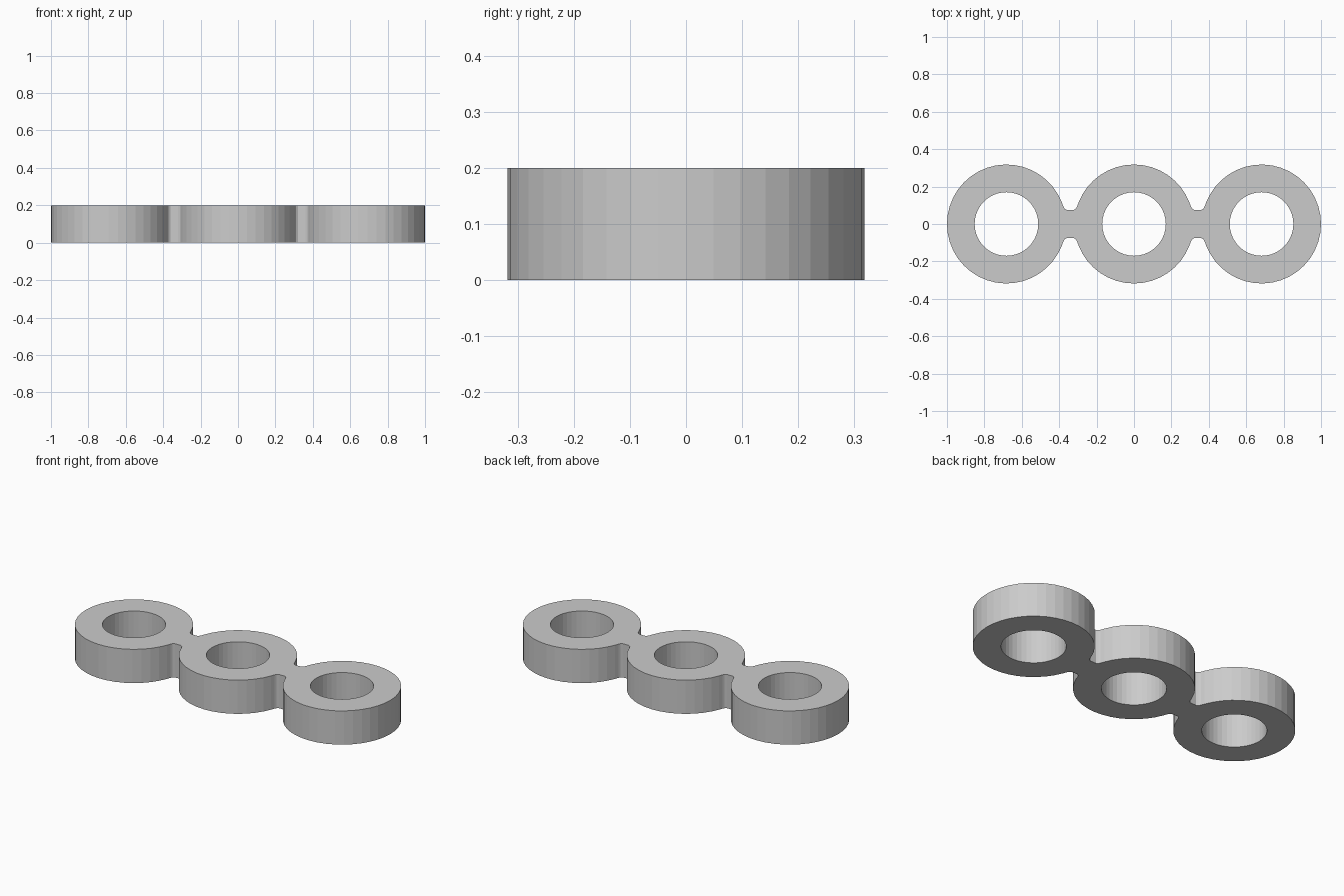
import bpy, bmesh
from math import sin, cos, radians

if "Cube" in bpy.data.objects:
    bpy.data.objects.remove(bpy.data.objects["Cube"])

SPACING, OUTER, HOLE, HEIGHT = 0.682, 0.318, 0.17, 0.2
NECK_ANGLE = 21


def arc(cx, r, start, end, steps):
    angles = [radians(start + (end - start) * i / steps) for i in range(steps + 1)]
    return [(cx + r * cos(a), r * sin(a)) for a in angles]


def neck(cx):
    # filleted waist between two rings, right to left
    return [(cx + dx, y) for dx, y in
            [(0.036, 0.092), (0.03, 0.082), (0.019, 0.075),
             (-0.019, 0.075), (-0.03, 0.082), (-0.036, 0.092)]]


# Upper half of the outline, then mirrored for the lower half
upper = arc(SPACING, OUTER, 0, 180 - NECK_ANGLE, 18) + neck(SPACING / 2)
upper += arc(0, OUTER, NECK_ANGLE, 180 - NECK_ANGLE, 16) + neck(-SPACING / 2)
upper += arc(-SPACING, OUTER, NECK_ANGLE, 180, 18)
outline = upper + [(x, -y) for x, y in reversed(upper[1:-1])]

# Plate profile: outline with three round holes
curve = bpy.data.curves.new("triple_ring_link", 'CURVE')
curve.dimensions = '2D'
curve.fill_mode = 'BOTH'
curve.extrude = HEIGHT / 2
holes = [arc(cx, HOLE, 0, 360, 40)[:-1] for cx in (-SPACING, 0, SPACING)]
for points in [outline] + holes:
    spline = curve.splines.new('POLY')
    spline.points.add(len(points) - 1)
    for p, (x, y) in zip(spline.points, points):
        p.co = (x, y, 0, 1)
    spline.use_cyclic_u = True
    spline.use_smooth = False

link = bpy.data.objects.new("triple_ring_link", curve)
bpy.context.collection.objects.link(link)
link.location.z = HEIGHT / 2
link.select_set(True)
bpy.context.view_layer.objects.active = link
bpy.ops.object.convert(target='MESH')

# Weld caps to walls
link = bpy.context.object
bm = bmesh.new()
bm.from_mesh(link.data)
bmesh.ops.remove_doubles(bm, verts=bm.verts, dist=0.0005)
bmesh.ops.recalc_face_normals(bm, faces=bm.faces)
bm.to_mesh(link.data)
bm.free()
